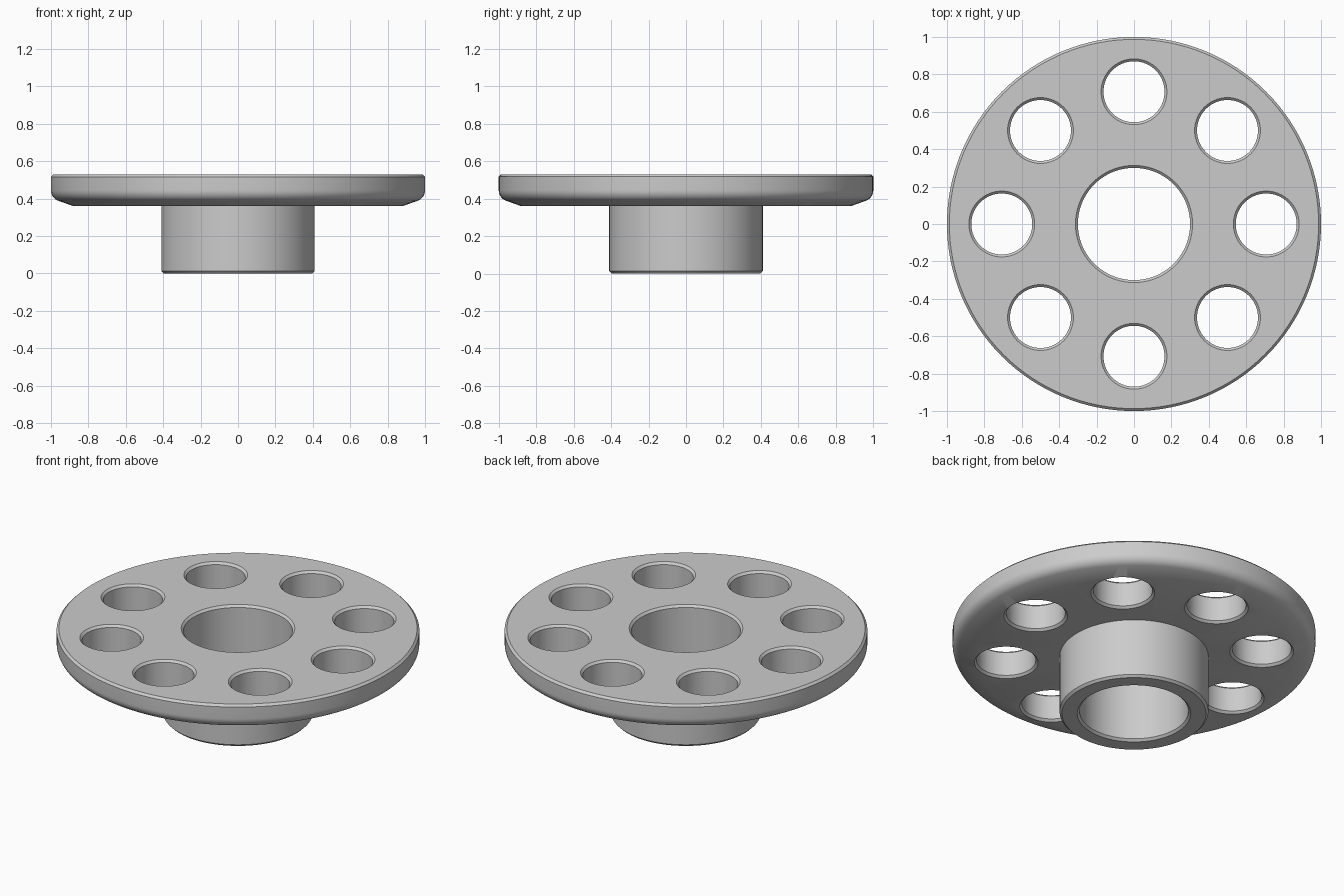
import bpy, bmesh, math
from mathutils import Vector

if "Cube" in bpy.data.objects:
    bpy.data.objects.remove(bpy.data.objects["Cube"], do_unlink=True)

TOP, UNDER = 0.53, 0.36      # flange faces
CH = 0.013                   # edge chamfer
HOLES, HOLE_R, RING_R = 8, 0.163, 0.707

metal = bpy.data.materials.new("grey metal")
metal.use_nodes = True
colour = (0.6, 0.6, 0.6, 1)
metal.diffuse_color = colour
metal.node_tree.nodes["Principled BSDF"].inputs["Base Color"].default_value = colour


def lathe(bm, profile, steps, centre=(0, 0)):
    """Spin a closed (radius, height) outline around a vertical axis."""
    cx, cy = centre
    verts = [bm.verts.new((cx + r, cy, z)) for r, z in profile]
    edges = [bm.edges.new((a, b)) for a, b in zip(verts, verts[1:] + verts[:1])]
    bmesh.ops.spin(bm, geom=verts + edges, cent=(cx, cy, 0), axis=(0, 0, 1),
                   angle=math.tau, steps=steps, use_merge=True)


def finish(bm, name):
    bmesh.ops.remove_doubles(bm, verts=bm.verts, dist=1e-5)
    loose = [e for e in bm.edges if not e.link_faces]
    bmesh.ops.delete(bm, geom=loose, context='EDGES')
    bmesh.ops.recalc_face_normals(bm, faces=bm.faces)
    mesh = bpy.data.meshes.new(name)
    bm.to_mesh(mesh)
    bm.free()
    mesh.materials.append(metal)
    ob = bpy.data.objects.new(name, mesh)
    bpy.context.collection.objects.link(ob)
    return ob


# Flange and hub in one outline, with the rounded lower rim as an arc
rim = [(0.94 + 0.06 * math.cos(a), 0.445 - 0.06 * math.sin(a))
       for a in (math.radians(70) * i / 8 for i in range(9))]
outline = [(0.3 + CH, 0), (0.41 - CH, 0), (0.41, CH), (0.41, UNDER), (0.88, UNDER)]
outline += rim[::-1]
outline += [(1, TOP - CH), (1 - CH, TOP), (0.3 + CH, TOP), (0.3, TOP - CH), (0.3, CH)]
bm = bmesh.new()
lathe(bm, outline, 128)
wheel = finish(bm, "flanged_hub")

# Ring of hole cutters, flared at both ends to leave chamfers
ext = 0.01
flare = HOLE_R + CH + ext
cutter_outline = [(0, UNDER - ext), (flare, UNDER - ext), (HOLE_R, UNDER + CH),
                  (HOLE_R, TOP - CH), (flare, TOP + ext), (0, TOP + ext)]
bm = bmesh.new()
for i in range(HOLES):
    a = math.tau * i / HOLES
    lathe(bm, cutter_outline, 64, (RING_R * math.cos(a), RING_R * math.sin(a)))
cutter = finish(bm, "hole_cutter")

# Cut the holes and apply
mod = wheel.modifiers.new("holes", 'BOOLEAN')
mod.object = cutter
mod.operation = 'DIFFERENCE'
mod.solver = 'EXACT'
bpy.ops.object.select_all(action='DESELECT')
wheel.select_set(True)
bpy.context.view_layer.objects.active = wheel
bpy.ops.object.modifier_apply(modifier=mod.name)
bpy.data.objects.remove(cutter, do_unlink=True)
bpy.ops.object.shade_smooth_by_angle(angle=math.radians(30))
